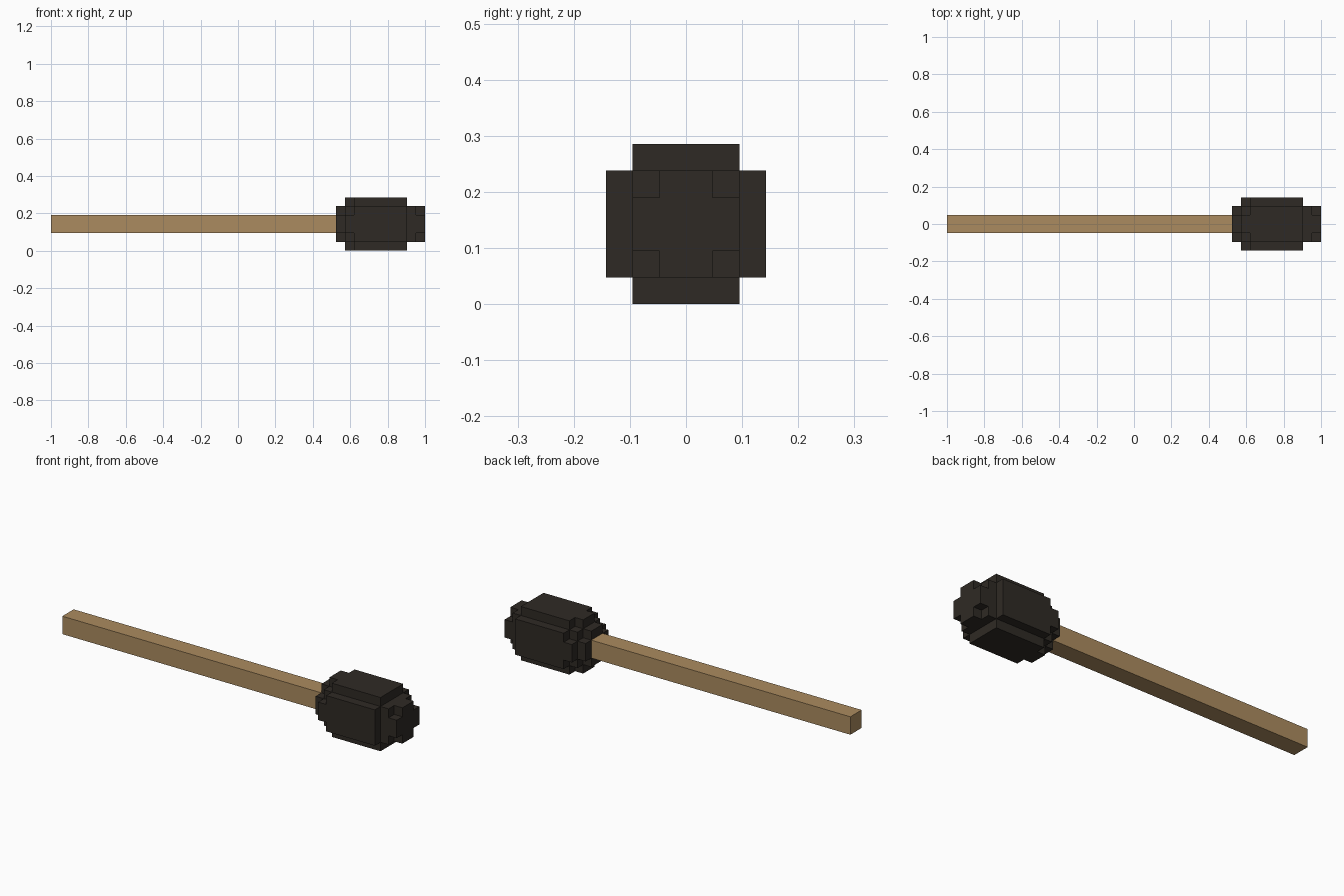
import bpy, bmesh
from mathutils import Vector

if "Cube" in bpy.data.objects:
    bpy.data.objects.remove(bpy.data.objects["Cube"])

V = 2 / 42  # voxel size: the match is 42 voxels long


def make_material(name, rgb):
    mat = bpy.data.materials.new(name)
    mat.diffuse_color = (*rgb, 1)
    mat.use_nodes = True
    mat.node_tree.nodes["Principled BSDF"].inputs["Base Color"].default_value = mat.diffuse_color
    return mat


def voxel_object(name, cells, mat):
    """Mesh only the exposed voxel faces, then merge the coplanar ones."""
    bm = bmesh.new()
    verts = {}

    def vert(p):
        if p not in verts:
            verts[p] = bm.verts.new(((p[0] - 21) * V, p[1] * V, (p[2] + 3) * V))
        return verts[p]

    for c in cells:
        for axis in range(3):
            for side in (0, 1):
                n = list(c)
                n[axis] += 2 * side - 1
                if tuple(n) in cells:
                    continue
                u, w = (axis + 1) % 3, (axis + 2) % 3
                loop = []
                for du, dw in ((0, 0), (1, 0), (1, 1), (0, 1)):
                    p = list(c)
                    p[axis] += side
                    p[u] += du
                    p[w] += dw
                    loop.append(vert(tuple(p)))
                bm.faces.new(loop if side else loop[::-1])
    bmesh.ops.dissolve_limit(bm, angle_limit=0.01, verts=bm.verts[:], edges=bm.edges[:])
    mesh = bpy.data.meshes.new(name)
    bm.to_mesh(mesh)
    bm.free()
    mesh.materials.append(mat)
    obj = bpy.data.objects.new(name, mesh)
    bpy.context.collection.objects.link(obj)
    return obj


def section(*half_widths):
    """Cross-section cells: half_widths[i] is the half width of ring i from the axis."""
    ring = lambda k: k if k >= 0 else -k - 1
    return [(y, z) for y in range(-3, 3) for z in range(-3, 3)
            if ring(z) < len(half_widths) and ring(y) < half_widths[ring(z)]]


# Wooden stick
wood = make_material("wood", (0.41, 0.26, 0.115))
stick = {(x, y, z) for x in range(32) for y, z in section(1)}
voxel_object("stick", stick, wood)

# Match head: rounded voxel bulb built from layers along x
small_cross, square = section(2, 1), section(2, 2)
wide_cross, full = section(3, 2, 1), section(3, 3, 2)
layers = [small_cross, wide_cross] + [full] * 6 + [square, small_cross]
char = make_material("charred", (0.028, 0.023, 0.018))
head = {(32 + i, y, z) for i, layer in enumerate(layers) for y, z in layer}
voxel_object("match_head", head, char)
